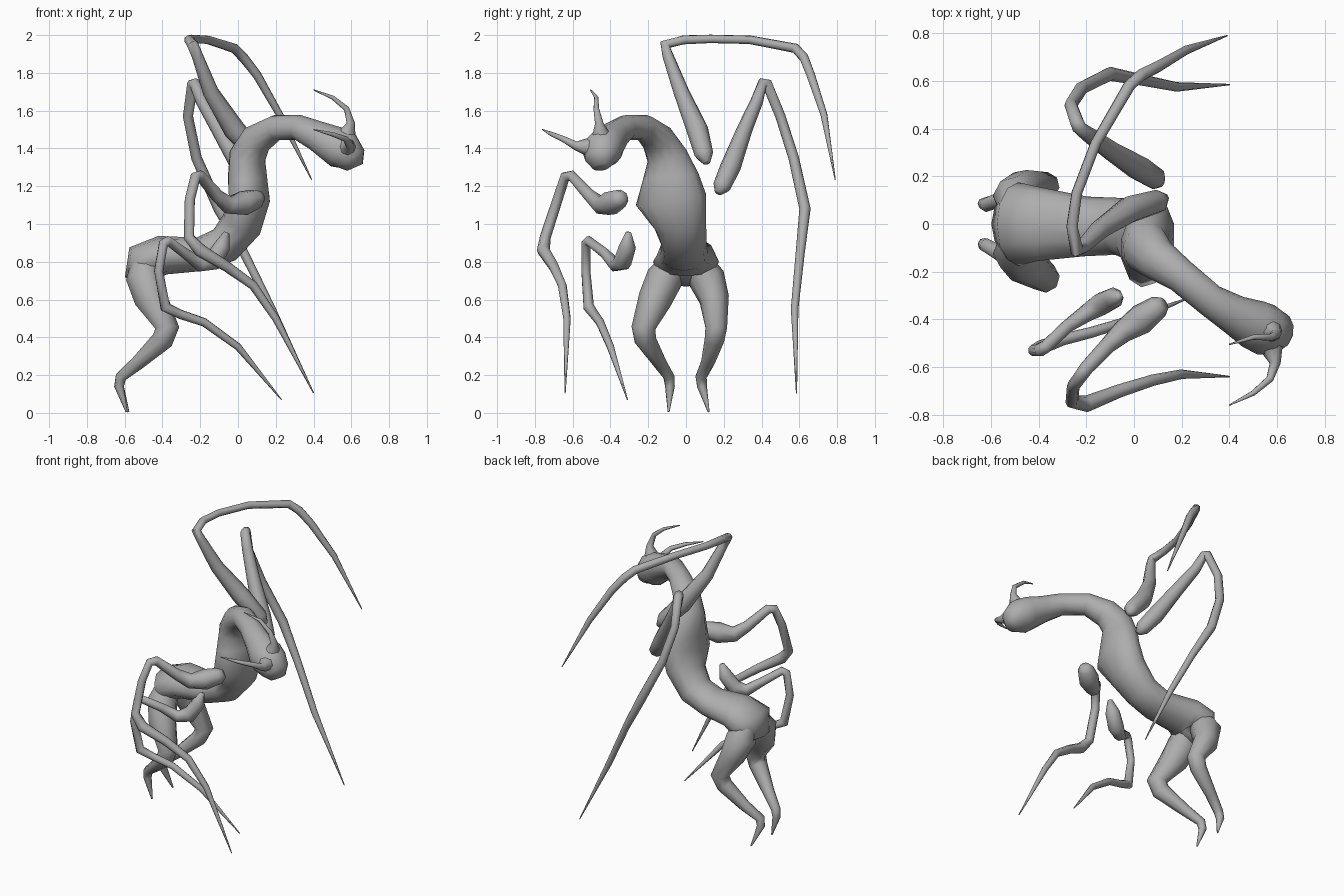
import bpy, bmesh
from mathutils import Vector
from math import cos, sin, pi

grey = bpy.data.materials.new("grey_hide")
grey.diffuse_color = (0.42, 0.42, 0.42, 1)


def tube(name, pts, sides=8, side=(0, 1, 0)):
    """Tapered skin along points (x, y, z, half width[, half depth])."""
    bm = bmesh.new()
    P = [Vector(p[:3]) for p in pts]
    D = [(b - a).normalized() for a, b in zip(P, P[1:])]
    u, rings = Vector(side), []
    for i, p in enumerate(pts):
        d0, d1 = D[max(i - 1, 0)], D[min(i, len(D) - 1)]
        t = (d0 + d1).normalized()
        u = (u - t * u.dot(t)).normalized()
        v = t.cross(u)
        a, b = p[3], p[-1]
        rings.append([bm.verts.new(P[i] + u * a * cos(2 * pi * k / sides)
                                   + v * b * sin(2 * pi * k / sides))
                      for k in range(sides)])
    for r, s in zip(rings, rings[1:]):
        for k in range(sides):
            n = (k + 1) % sides
            bm.faces.new((r[k], r[n], s[n], s[k]))
    bm.faces.new(rings[0][::-1])
    bm.faces.new(rings[-1])
    bmesh.ops.recalc_face_normals(bm, faces=bm.faces)
    me = bpy.data.meshes.new(name)
    bm.to_mesh(me)
    bm.free()
    me.materials.append(grey)
    ob = bpy.data.objects.new(name, me)
    bpy.context.collection.objects.link(ob)
    bpy.context.view_layer.objects.active = ob
    ob.select_set(True)
    bpy.ops.object.shade_smooth_by_angle(angle=1.3)
    ob.select_set(False)
    return ob


# Body: rounded hips, waist, chest, neck and head in one skin
tube("body", [
    (-.475, 0, .695, .06, .05), (-.50, 0, .735, .14, .10), (-.485, 0, .80, .175, .118),
    (-.40, 0, .835, .155, .104),
    (-.20, -.01, .84, .125, .09), (-.07, -.01, .89, .12, .10), (.02, -.03, 1.0, .14, .11),
    (.06, -.08, 1.13, .19, .11), (.05, -.08, 1.25, .15, .105), (.05, -.10, 1.36, .11, .098),
    (.10, -.15, 1.45, .09, .085), (.20, -.22, 1.51, .072, .067), (.32, -.32, 1.51, .07, .067),
    (.42, -.38, 1.465, .085, .08), (.50, -.42, 1.425, .108, .095), (.555, -.445, 1.39, .11, .108),
    (.60, -.45, 1.345, .088, .082), (.62, -.45, 1.30, .05, .04)], 12)

# Horns flaring out of the brow
tube("upper_horn", [(.545, -.445, 1.41, .085), (.58, -.45, 1.48, .045), (.597, -.46, 1.535, .022),
                    (.575, -.475, 1.61, .015), (.50, -.475, 1.67, .011), (.40, -.505, 1.71, .003)])
tube("side_horn", [(.55, -.45, 1.39, .085), (.58, -.53, 1.41, .045), (.592, -.585, 1.415, .023),
                   (.57, -.65, 1.45, .016), (.50, -.71, 1.475, .012), (.40, -.76, 1.50, .003)],
     side=(0, 0, 1))

# Hind legs
tube("front_side_leg", [
    (-.49, -.07, .78, .08), (-.495, -.115, .71, .098), (-.46, -.165, .60, .09),
    (-.375, -.225, .45, .064), (-.40, -.215, .385, .058), (-.53, -.14, .265, .038),
    (-.62, -.09, .19, .03), (-.63, -.085, .14, .026), (-.59, -.092, .005, .005)])
tube("back_side_leg", [
    (-.49, .07, .78, .08), (-.495, .11, .71, .098), (-.46, .15, .60, .08),
    (-.37, .16, .45, .058), (-.40, .15, .385, .052), (-.53, .115, .265, .036),
    (-.62, .08, .19, .03), (-.63, .085, .14, .026), (-.58, .12, .005, .005)])

# Four floating, jointed arms with blade tips
tube("upper_back_arm", [
    (.13, .11, 1.325, .02), (.10, .095, 1.37, .05), (-.02, .06, 1.50, .058),
    (-.145, -.025, 1.70, .042), (-.215, -.095, 1.89, .03), (-.24, -.11, 1.95, .03),
    (-.26, -.01, 1.975, .025), (-.24, .13, 1.98, .023), (-.16, .34, 1.975, .023),
    (-.02, .58, 1.93, .026), (.03, .625, 1.88, .026), (.10, .66, 1.79, .024),
    (.22, .73, 1.58, .019), (.39, .79, 1.235, .003)])
tube("lower_back_arm", [
    (.11, .17, 1.165, .02), (.09, .19, 1.20, .048), (.02, .235, 1.30, .055),
    (-.10, .31, 1.50, .042), (-.19, .375, 1.65, .034), (-.23, .405, 1.745, .03),
    (-.24, .43, 1.74, .03), (-.265, .50, 1.57, .027), (-.22, .57, 1.35, .028),
    (-.10, .63, 1.08, .03), (.03, .605, .85, .024), (.18, .575, .55, .02),
    (.40, .585, .105, .003)])
tube("upper_front_arm", [
    (.125, -.335, 1.15, .03), (.10, -.35, 1.135, .052), (.03, -.40, 1.11, .066),
    (-.05, -.455, 1.10, .048), (-.11, -.51, 1.15, .035), (-.20, -.605, 1.255, .03),
    (-.225, -.64, 1.25, .028), (-.255, -.68, 1.13, .027), (-.26, -.745, .93, .029),
    (-.20, -.755, .86, .035), (-.06, -.70, .775, .028), (.08, -.655, .675, .024),
    (.20, -.63, .50, .02), (.40, -.64, .105, .003)])
tube("lower_front_arm", [
    (-.06, -.305, .955, .015), (-.085, -.31, .88, .045), (-.135, -.335, .80, .05),
    (-.20, -.375, .785, .038), (-.28, -.43, .845, .028), (-.37, -.515, .91, .027),
    (-.395, -.53, .895, .027), (-.42, -.53, .75, .025), (-.385, -.515, .56, .03),
    (-.30, -.485, .52, .025), (-.18, -.455, .48, .023), (0, -.40, .35, .02),
    (.23, -.31, .07, .003)])
